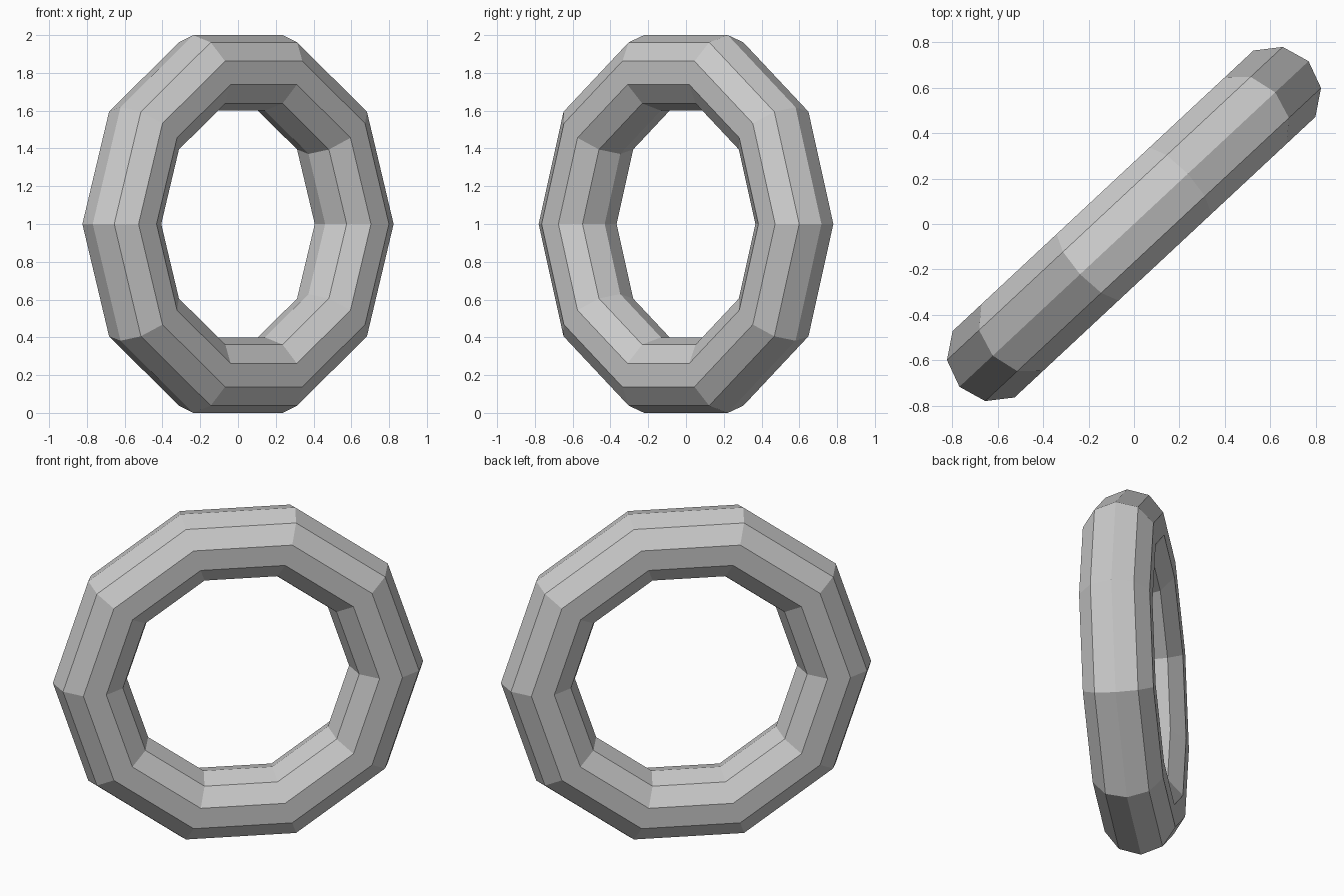
import bpy
from math import radians, sin

if "Cube" in bpy.data.objects:
    bpy.data.objects.remove(bpy.data.objects["Cube"])

# Ring: ten segments around, ten-sided section, standing upright and turned 43 degrees
half_height = sin(radians(72))      # height of a unit decagon lying on a flat side
outer = 1 / half_height
inner = 0.6 / half_height
bpy.ops.mesh.primitive_torus_add(
    major_segments=10, minor_segments=10,
    major_radius=(outer + inner) / 2, minor_radius=(outer - inner) / 2,
    location=(0, 0, 1), rotation=(radians(90), 0, radians(43)))
ring = bpy.context.object
ring.name = "ring"
bpy.ops.object.shade_flat()
